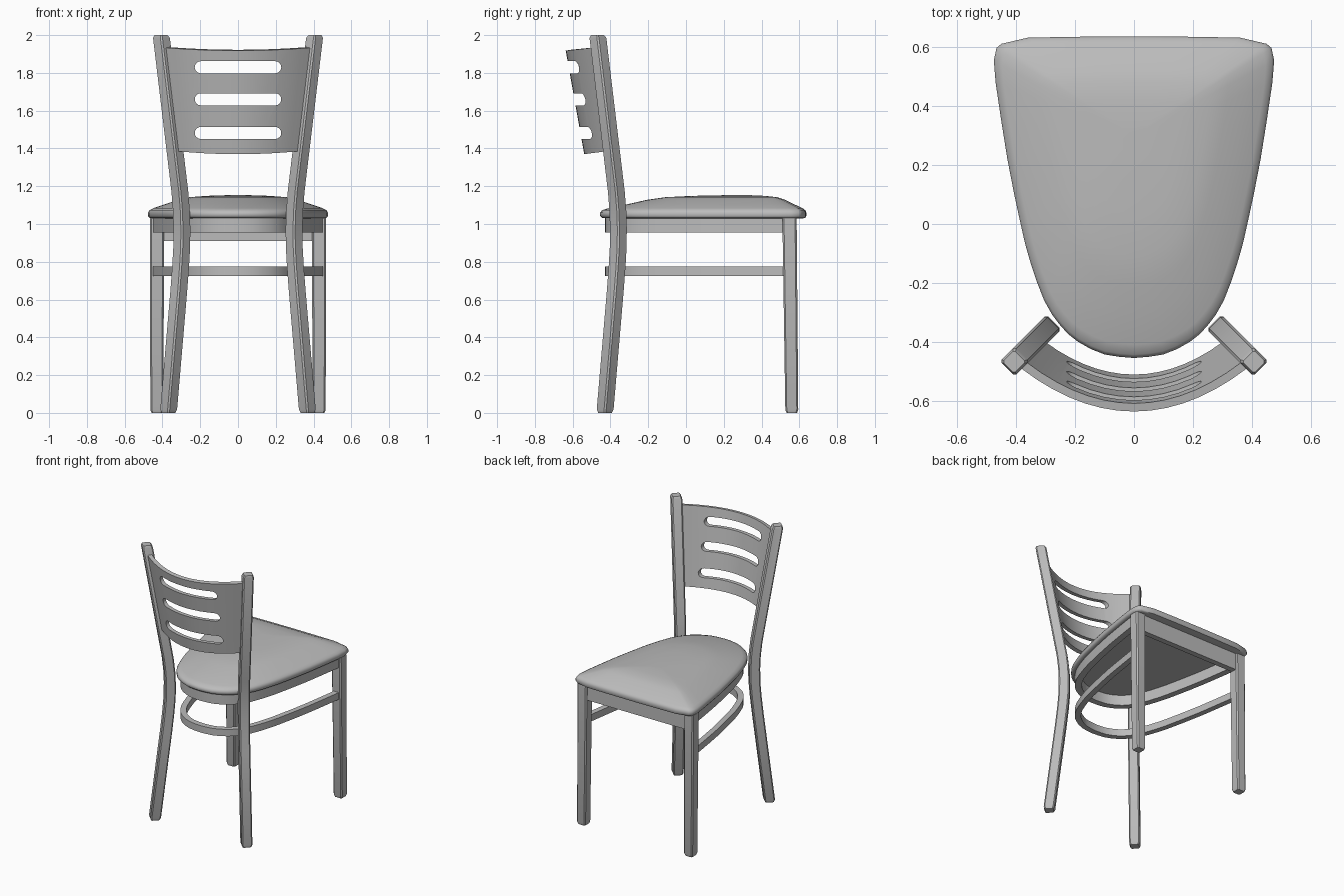
import bpy, bmesh, math
from mathutils import Vector

if "Cube" in bpy.data.objects:
    bpy.data.objects.remove(bpy.data.objects["Cube"])

grey = bpy.data.materials.new("plain_grey")
grey.use_nodes = True
grey.diffuse_color = (0.5, 0.5, 0.5, 1)
grey.node_tree.nodes["Principled BSDF"].inputs["Base Color"].default_value = (0.5, 0.5, 0.5, 1)


def loft(name, rings, smooth=35):
    """Skin a row of equal closed rings and cap both ends."""
    bm = bmesh.new()
    rows = [[bm.verts.new(p) for p in ring] for ring in rings]
    n = len(rows[0])
    for a, b in zip(rows, rows[1:]):
        for i in range(n):
            j = (i + 1) % n
            bm.faces.new((a[i], a[j], b[j], b[i]))
    bm.faces.new(rows[0])
    bm.faces.new(rows[-1])
    bmesh.ops.recalc_face_normals(bm, faces=bm.faces)
    mesh = bpy.data.meshes.new(name)
    bm.to_mesh(mesh)
    bm.free()
    mesh.materials.append(grey)
    ob = bpy.data.objects.new(name, mesh)
    bpy.context.collection.objects.link(ob)
    shade(ob, smooth)
    return ob


def shade(ob, angle):
    bpy.ops.object.select_all(action='DESELECT')
    ob.select_set(True)
    bpy.context.view_layer.objects.active = ob
    bpy.ops.object.shade_smooth_by_angle(angle=math.radians(angle))


def curve(points, steps):
    """Catmull-Rom curve through the points."""
    pts = [Vector(p) for p in points]
    pts = [2 * pts[0] - pts[1]] + pts + [2 * pts[-1] - pts[-2]]
    out = []
    for a, b, c, d in zip(pts, pts[1:], pts[2:], pts[3:]):
        for k in range(steps):
            t = k / steps
            out.append(0.5 * (2 * b + (c - a) * t + (2 * a - 5 * b + 4 * c - d) * t ** 2
                              + (3 * b - a - 3 * c + d) * t ** 3))
    return out + [pts[-2]]


def mirrored(half):
    """Add the -x half to a path that ends on the centre line."""
    return half + [Vector((-p.x, p.y)) for p in reversed(half[:-1])]


def inset(path, d):
    """Move a clockwise open path inwards."""
    out = []
    for i, p in enumerate(path):
        t = (path[min(i + 1, len(path) - 1)] - path[max(i - 1, 0)]).normalized()
        out.append(p + Vector((t.y, -t.x)) * d)
    return out


# Seat outline, from front corner to the middle of the back
side = curve([(0.47, 0.48), (0.43, 0.22), (0.385, 0), (0.355, -0.12), (0.305, -0.26),
              (0.25, -0.345), (0.19, -0.40), (0.1, -0.443), (0, -0.455)], 2)
front = [Vector(p) for p in ((0, 0.637), (0.18, 0.636), (0.36, 0.633), (0.45, 0.612), (0.467, 0.598), (0.476, 0.555))]
outline = mirrored(front + side)[:-1]

# Padded seat: (scale about the pad centre, height)
pad = [(0.95, 1.03), (0.985, 1.032), (1, 1.042), (1, 1.06), (0.985, 1.073), (0.94, 1.084), (0.8, 1.106),
       (0.67, 1.128), (0.54, 1.142), (0.35, 1.149), (0.1, 1.153)]
loft("seat_pad", [[(p.x * s, 0.3 + (p.y - 0.3) * s, z) for p in outline] for s, z in pad], 50)

# Curved rails below the seat
rail_path = mirrored([Vector((0.477, 0.54))] + side)


def curved_rail(name, width, z0, z1):
    outer, inner = inset(rail_path, 0.025), inset(rail_path, 0.025 + width)
    loft(name, [[(*o, z0), (*o, z1), (*i, z1), (*i, z0)] for o, i in zip(outer, inner)])


curved_rail("seat_rail", 0.045, 0.955, 1.032)
curved_rail("stretcher", 0.04, 0.725, 0.775)

# Front apron
loft("front_apron", [[(x, 0.535, 0.91), (x, 0.575, 0.91), (x, 0.575, 1.032), (x, 0.535, 1.032)]
                     for x in (-0.41, 0.41)])


def post(name, path, size, turn):
    """Square post with chamfered edges and ends along (x, y, z, scale)."""
    h, c = size / 2, size / 2 - 0.008
    section = [(h, c), (c, h), (-c, h), (-h, c), (-h, -c), (-c, -h), (c, -h), (h, -c)]
    co, si = math.cos(turn), math.sin(turn)
    loft(name, [[(x + s * (u * co - v * si), y + s * (u * si + v * co), z) for u, v in section]
                for x, y, z, s in path])


# Back posts bend in a diagonal plane: (diagonal offset, height, scale)
bend = [(0.1, 0, 0.8), (0.099, 0.018, 1), (0.024, 0.64, 1), (0.01, 0.77, 1), (0.001, 0.88, 1), (0, 0.98, 1),
        (0.004, 1.07, 1), (0.015, 1.17, 1), (0.153, 1.985, 1), (0.156, 2, 0.78)]
r = math.sqrt(0.5)
for label, sx in (("left", 1), ("right", -1)):
    post("back_post_" + label, [(sx * (0.297 + d * r), -0.358 - d * r, z, s) for d, z, s in bend],
         0.071, math.pi / 4)
    post("front_leg_" + label, [(sx * 0.43, 0.56, 0, 0.8), (sx * 0.43, 0.56, 0.018, 0.98),
                                (sx * 0.428, 0.548, 1.032, 1.08)], 0.07, 0)

# Curved back panel between the posts
columns = 14
rings = []
for i in range(columns + 1):
    u = 2 * i / columns - 1
    bulge = 1 - u * u
    low = Vector((0.312 * u, -0.41 - 0.115 * bulge, 1.387 - 0.015 * bulge))
    high = Vector((0.377 * u, -0.478 - 0.145 * bulge, 1.935 - 0.015 * bulge))
    n = Vector((0.9 * u, -1, -0.17)).normalized() * 0.014
    rings.append([low - n, low + n, high + n, high - n])
panel = loft("back_panel", rings)

# Three rounded slots cut through the panel
for z in (1.83, 1.66, 1.482):
    ring = []
    for k in range(18):
        a = math.pi * (k % 9) / 8 - math.pi / 2
        e = 1 if k < 9 else -1
        ring.append((e * (0.197 + 0.032 * math.cos(a)), e * 0.032 * math.sin(a) + z))
    cutter = loft("slot_cutter", [[(x, y, w) for x, w in ring] for y in (-0.8, -0.3)])
    cutter.hide_render = True
    mod = panel.modifiers.new("slot", 'BOOLEAN')
    mod.operation, mod.solver, mod.object = 'DIFFERENCE', 'EXACT', cutter
    bpy.context.view_layer.objects.active = panel
    bpy.ops.object.modifier_apply(modifier="slot")
    bpy.data.objects.remove(cutter)
shade(panel, 35)
